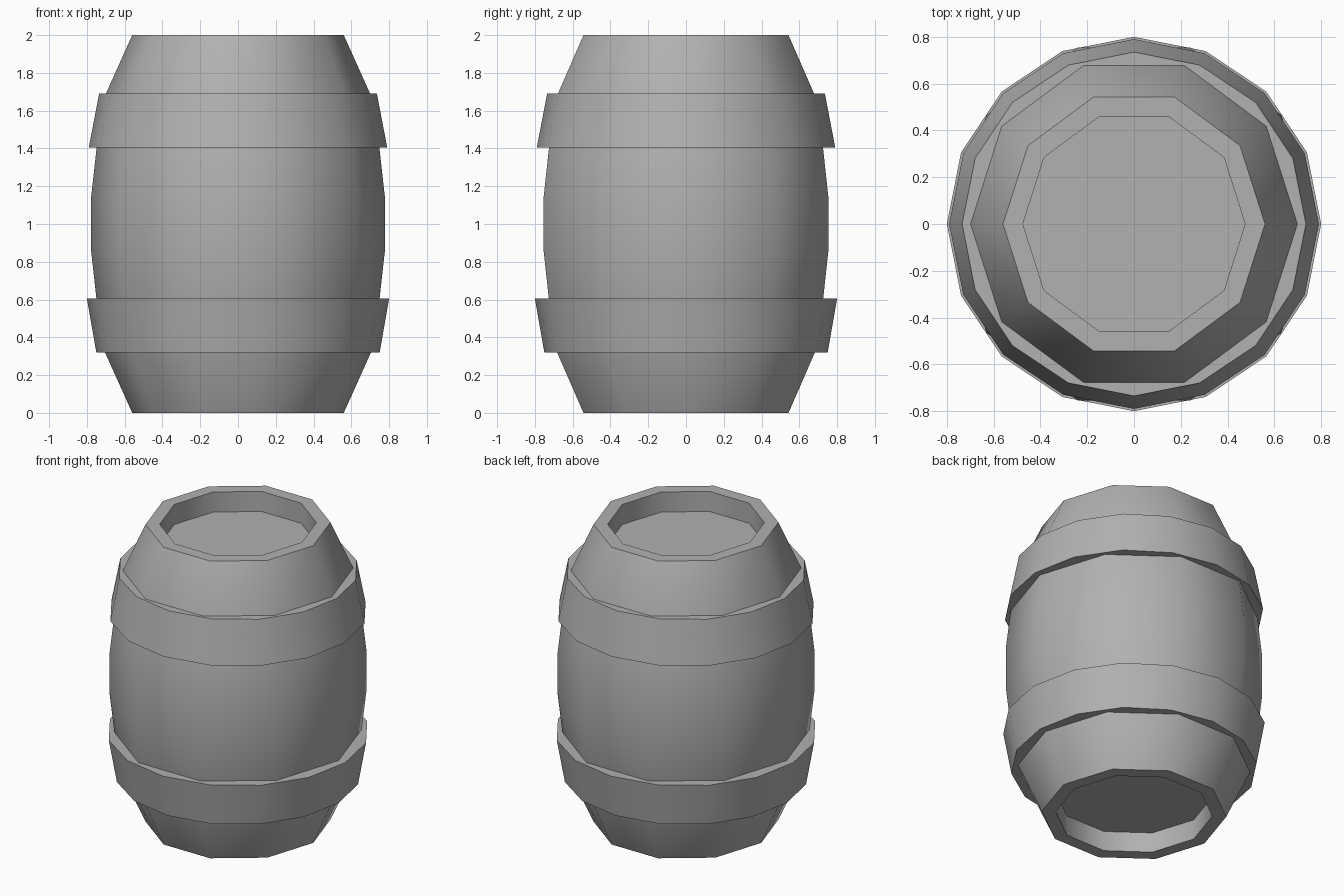
import bpy, bmesh
from math import cos, sin, tau, radians

if "Cube" in bpy.data.objects:
    bpy.data.objects.remove(bpy.data.objects["Cube"])

# Dark grey paint for all parts
grey = bpy.data.materials.new("dark_grey")
grey.diffuse_color = (0.44, 0.44, 0.44, 1)
grey.use_nodes = True
grey.node_tree.nodes["Principled BSDF"].inputs["Base Color"].default_value = grey.diffuse_color


def lathe(name, profile, sides, closed=False, depth=1.0):
    """Revolve (radius, z) points; open profiles get flat end caps."""
    bm = bmesh.new()
    rings = [[bm.verts.new((r * cos(tau * i / sides), depth * r * sin(tau * i / sides), z))
              for i in range(sides)] for r, z in profile]
    pairs = list(zip(rings, rings[1:]))
    if closed:
        pairs.append((rings[-1], rings[0]))
    for a, b in pairs:
        for i in range(sides):
            j = (i + 1) % sides
            bm.faces.new((a[i], a[j], b[j], b[i]))
    if not closed:
        bm.faces.new(rings[0])
        bm.faces.new(rings[-1])
    bmesh.ops.recalc_face_normals(bm, faces=bm.faces)
    mesh = bpy.data.meshes.new(name)
    bm.to_mesh(mesh)
    bm.free()
    mesh.materials.append(grey)
    obj = bpy.data.objects.new(name, mesh)
    bpy.context.collection.objects.link(obj)
    bpy.ops.object.select_all(action='DESELECT')
    obj.select_set(True)
    bpy.context.view_layer.objects.active = obj
    bpy.ops.object.shade_smooth_by_angle(angle=radians(40))
    return obj


# Bulging ten-sided body with recessed lids, lower half mirrored upward
half = [(0.475, 0.135), (0.475, 0), (0.56, 0), (0.722, 0.36), (0.778, 0.86)]
lathe("barrel_body", half + [(r, 2 - z) for r, z in reversed(half)], 10, depth=1.019)

# Two sixteen-sided tapered hoops
lathe("lower_hoop", [(0.64, 0.32), (0.75, 0.32), (0.80, 0.605), (0.64, 0.605)], 16, True)
lathe("upper_hoop", [(0.64, 1.405), (0.79, 1.405), (0.735, 1.692), (0.64, 1.692)], 16, True)
